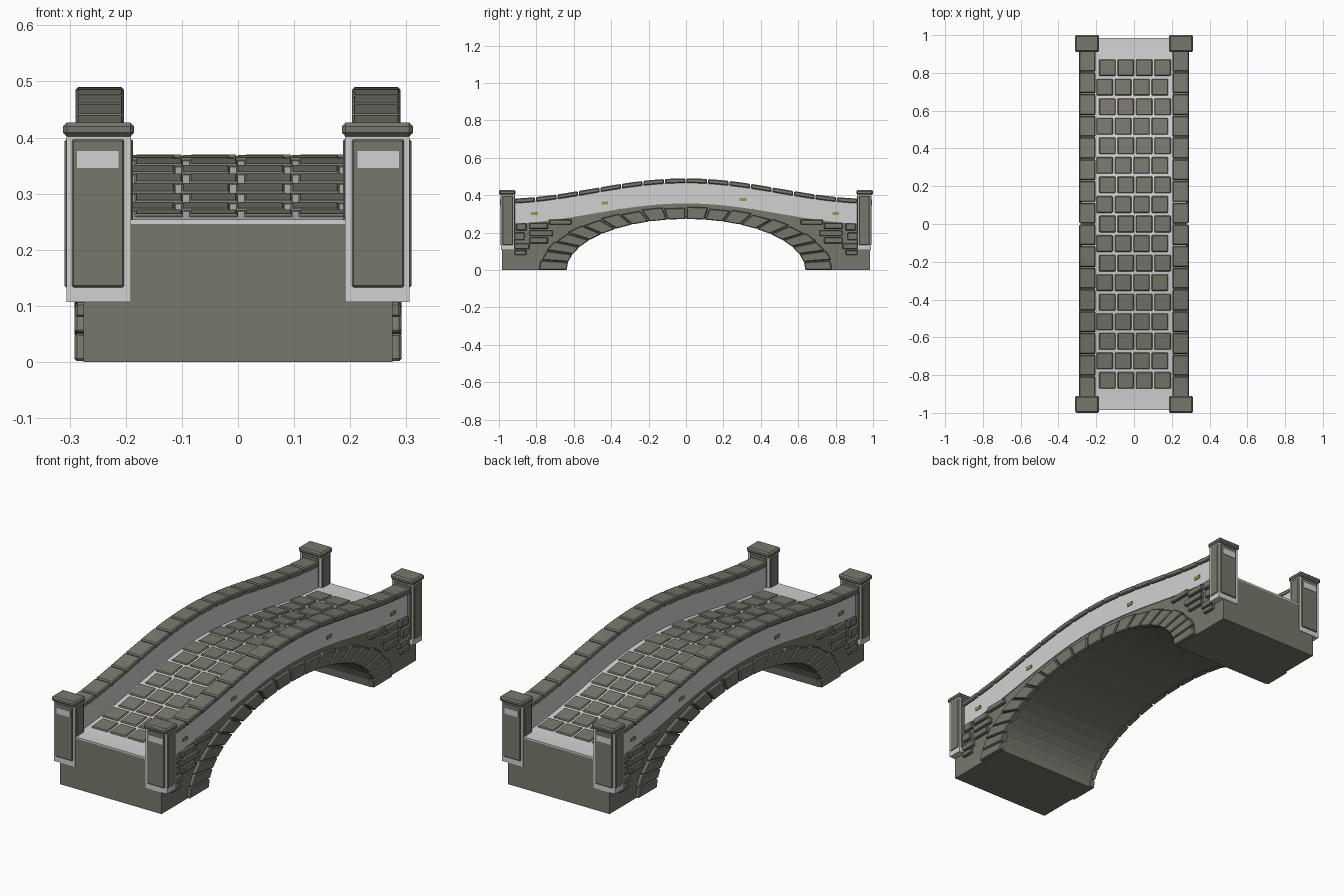
import bpy
import bmesh
from math import cos, sin, pi

old = bpy.data.objects.get("Cube")
if old:
    bpy.data.objects.remove(old, do_unlink=True)


def material(name, rgb):
    m = bpy.data.materials.new(name)
    m.use_nodes = True
    m.diffuse_color = (*rgb, 1)
    m.node_tree.nodes["Principled BSDF"].inputs["Base Color"].default_value = (*rgb, 1)
    return m


STONE = material("grey_stone", (0.19, 0.185, 0.15))
MORTAR = material("pale_mortar", (0.64, 0.64, 0.64))
MARKER = material("olive_yellow", (0.32, 0.31, 0.06))


def prism(bm, outline, x0, x1):
    """Extrude a (y, z) outline from x0 to x1."""
    a = [bm.verts.new((x0, y, z)) for y, z in outline]
    b = [bm.verts.new((x1, y, z)) for y, z in outline]
    bm.faces.new(a)
    bm.faces.new(b[::-1])
    n = len(a)
    for i in range(n):
        j = (i + 1) % n
        bm.faces.new((a[i], b[i], b[j], a[j]))


def box(bm, x0, x1, y0, y1, z0, z1):
    prism(bm, [(y0, z0), (y1, z0), (y1, z1), (y0, z1)], x0, x1)


def finish(bm, name, mat, bevel=0.0):
    bmesh.ops.recalc_face_normals(bm, faces=bm.faces[:])
    me = bpy.data.meshes.new(name)
    bm.to_mesh(me)
    bm.free()
    me.materials.append(mat)
    ob = bpy.data.objects.new(name, me)
    bpy.context.collection.objects.link(ob)
    if bevel:
        mod = ob.modifiers.new("chamfer", "BEVEL")
        mod.width = bevel
        mod.segments = 1
    return ob


def deck(y):
    """Height of the walking surface."""
    return 0.315 + 0.055 * cos(pi * y)


def curve(y0, y1, offset, n):
    ys = [y0 + (y1 - y0) * i / n for i in range(n + 1)]
    return [(y, deck(y) + offset) for y in ys]


def band(bm, half, low, high, x0, x1, n=32):
    prism(bm, curve(-half, half, low, n) + curve(half, -half, high, n), x0, x1)


def ellipse(t, a, b):
    return (a * cos(t), b * sin(t))


END = 0.985
SIDES = (("right", 1), ("left", -1))

# Solid body with the arched opening
bm = bmesh.new()
arch = [ellipse(pi * i / 24, 0.64, 0.275) for i in range(25)]
prism(bm, [(END, 0)] + curve(END, -END, -0.014, 32) + [(-END, 0)] + arch[::-1], -0.275, 0.275)
finish(bm, "bridge_body", STONE)

# Mortar bed of the walkway
bm = bmesh.new()
band(bm, END, -0.014, -0.006, -0.207, 0.207)
finish(bm, "walkway_bed", MORTAR)

# Paving stones in staggered rows
bm = bmesh.new()
for row in range(17):
    y = (row - 8) * 0.1035
    shift = 0.005 if row % 2 == 0 else -0.009
    for col in range(4):
        x = (col - 1.5) * 0.0975 + shift
        y0, y1 = y - 0.044, y + 0.044
        prism(bm, curve(y0, y1, -0.013, 1) + curve(y1, y0, 0, 1), x - 0.0435, x + 0.0435)
finish(bm, "paving_stones", STONE, 0.004)

# Bricks near one end: y from, y to, z from, z to
BRICKS = [
    (0.61, 0.735, 0.243, 0.270), (0.735, 0.84, 0.220, 0.252),
    (0.85, 0.91, 0.212, 0.250), (0.71, 0.84, 0.181, 0.212),
    (0.86, 0.93, 0.160, 0.200), (0.735, 0.84, 0.142, 0.174),
    (0.835, 0.92, 0.112, 0.142), (0.85, 0.92, 0.080, 0.106),
]

for side, s in SIDES:
    # Parapet wall
    bm = bmesh.new()
    band(bm, 0.95, -0.014, 0.1, s * 0.206, s * 0.279)
    finish(bm, side + "_parapet", MORTAR)

    # Coping stones along the parapet
    bm = bmesh.new()
    for i in range(16):
        y0 = -0.92 + i * 0.115 + 0.003
        y1 = y0 + 0.109
        prism(bm, curve(y0, y1, 0.095, 2) + curve(y1, y0, 0.12, 2), s * 0.203, s * 0.29)
    finish(bm, side + "_coping", STONE, 0.005)

    # Wedge stones around the arch
    bm = bmesh.new()
    count = 20
    for i in range(count):
        t0 = pi * i / count + 0.006
        t1 = pi * (i + 1) / count - 0.006
        grow = 0.006 if i % 2 else 0.0
        inner = [ellipse(t, 0.638, 0.273) for t in (t0, t1)]
        outer = [ellipse(t, 0.78 + grow, 0.332 + grow) for t in (t1, t0)]
        prism(bm, inner + outer, s * 0.26, s * 0.291)
    finish(bm, side + "_arch_stones", STONE, 0.004)

    # Raised bricks at both ends
    bm = bmesh.new()
    for y0, y1, z0, z1 in BRICKS:
        for e in (1, -1):
            box(bm, s * 0.265, s * 0.29, e * (y0 + 0.003), e * (y1 - 0.003), z0, z1)
    finish(bm, side + "_bricks", STONE, 0.004)

    # Small markers on the outer wall
    bm = bmesh.new()
    for y, z in ((-0.81, 0.303), (-0.435, 0.358), (0.305, 0.378), (0.8, 0.303)):
        box(bm, s * 0.276, s * 0.283, s * y - 0.018, s * y + 0.018, z - 0.008, z + 0.008)
    finish(bm, side + "_markers", MARKER)

    for end, e in (("front", -1), ("back", 1)):
        name = end + "_" + side + "_pillar"
        # Pale pillar core
        bm = bmesh.new()
        box(bm, s * 0.191, s * 0.306, e * 0.918, e * 0.988, 0.107, 0.405)
        finish(bm, name, MORTAR)
        # Stone panels on the four faces
        bm = bmesh.new()
        box(bm, s * 0.203, s * 0.296, e * 0.913, e * 0.993, 0.133, 0.397)
        box(bm, s * 0.187, s * 0.309, e * 0.925, e * 0.981, 0.133, 0.397)
        finish(bm, name + "_panels", STONE, 0.003)
        # Pale plate on the end face
        bm = bmesh.new()
        box(bm, s * 0.213, s * 0.287, e * 0.99, e * 0.995, 0.346, 0.376)
        finish(bm, name + "_plate", MORTAR)
        # Chamfered cap
        bm = bmesh.new()
        box(bm, s * 0.185, s * 0.312, e * 0.911, e, 0.402, 0.427)
        finish(bm, name + "_cap", STONE, 0.007)
